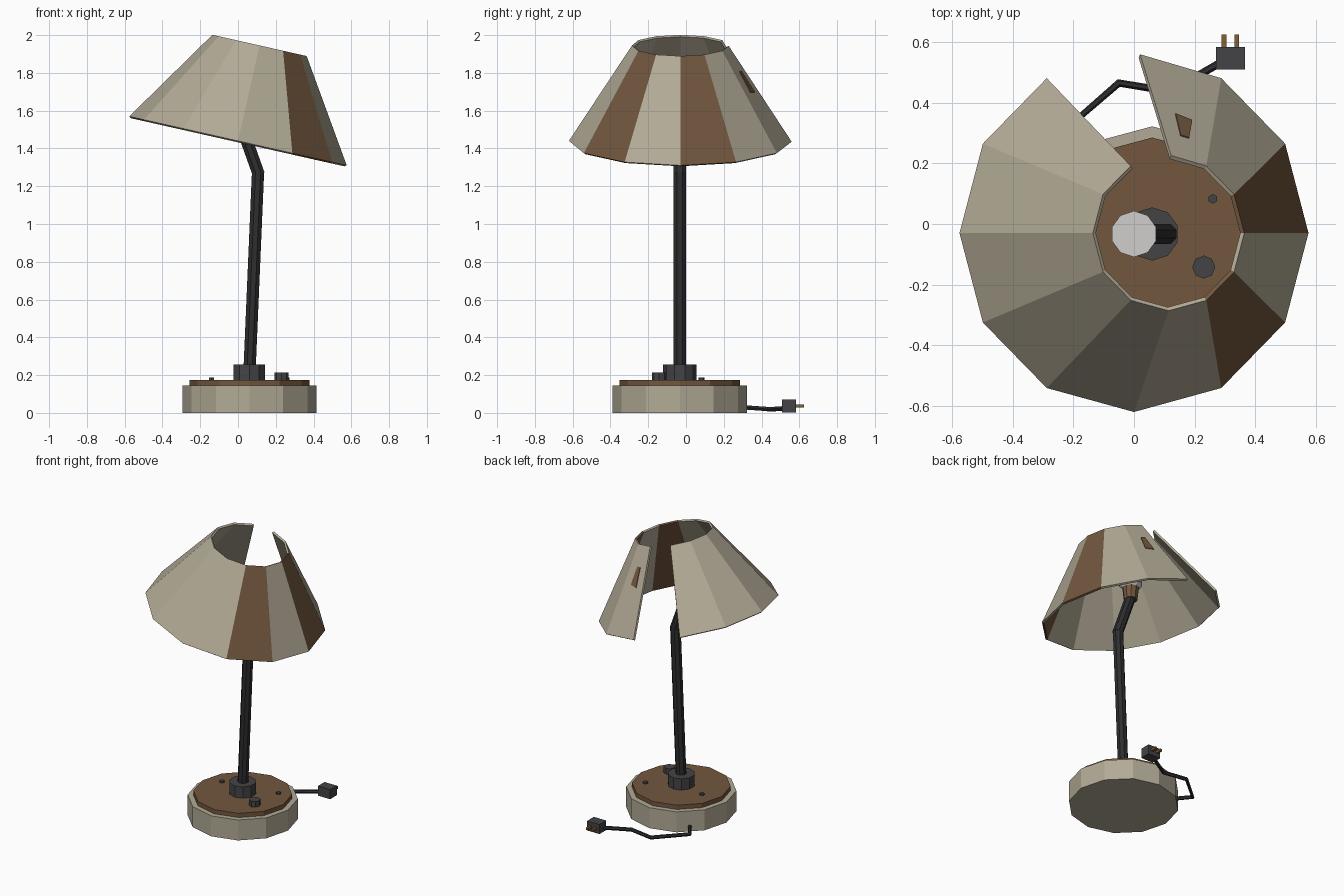
import bpy, bmesh, math
from mathutils import Vector, Matrix
from mathutils.geometry import intersect_line_plane

cube = bpy.data.objects.get("Cube")
if cube:
    bpy.data.objects.remove(cube)


def material(name, rgb):
    lin = [((c / 255 + 0.055) / 1.055) ** 2.4 for c in rgb] + [1]
    m = bpy.data.materials.new(name)
    m.use_nodes = True
    m.diffuse_color = lin
    m.node_tree.nodes["Principled BSDF"].inputs["Base Color"].default_value = lin
    return m


CREAM = material("cream", (178, 170, 150))
BROWN = material("brown", (114, 87, 62))
BLACK = material("black", (46, 46, 48))
GREY = material("dark grey", (68, 68, 70))
WHITE = material("bulb white", (208, 207, 204))
BRASS = material("brass", (128, 96, 52))


def finish(name, bm, *mats):
    mesh = bpy.data.meshes.new(name)
    bmesh.ops.recalc_face_normals(bm, faces=bm.faces)
    bm.to_mesh(mesh)
    bm.free()
    for m in mats:
        mesh.materials.append(m)
    obj = bpy.data.objects.new(name, mesh)
    bpy.context.collection.objects.link(obj)
    return obj


def rod(name, start, end, radius, sides, mat, top=None, turn=0):
    """Prism or tapered prism between two points."""
    a, b = Vector(start), Vector(end)
    axis = b - a
    bm = bmesh.new()
    bmesh.ops.create_cone(bm, cap_ends=True, segments=sides, radius1=radius,
                          radius2=top or radius, depth=axis.length)
    spin = Vector((0, 0, 1)).rotation_difference(axis).to_matrix().to_4x4()
    bm.transform(Matrix.Translation((a + b) / 2) @ spin @ Matrix.Rotation(turn, 4, "Z"))
    return finish(name, bm, mat)


def box(name, centre, size, mat):
    bm = bmesh.new()
    bmesh.ops.create_cube(bm, size=1)
    bm.transform(Matrix.Translation(centre) @ Matrix.Diagonal((*size, 1)))
    return finish(name, bm, mat)


def upright(name, x, y, low, high, radius, sides, mat, **kw):
    return rod(name, (x, y, low), (x, y, high), radius, sides, mat, **kw)


# Base, top plate, collar and small fittings
CX, CY = 0.06, -0.033
upright("base", CX, CY, 0, 0.145, 0.355, 12, CREAM)
upright("base_plate", CX, CY, 0.14, 0.175, 0.318, 12, BROWN)
upright("collar", CX, CY, 0.17, 0.255, 0.088, 10, GREY)
upright("switch_knob", 0.23, -0.142, 0.17, 0.215, 0.038, 8, GREY)
for side, x, y in (("left", 0.26, 0.083), ("right", -0.14, 0.02)):
    upright(side + "_screw", x, y, 0.17, 0.187, 0.016, 6, GREY)

# Bent stem
ELBOW = (0.106, CY, 1.275)
rod("lower_stem", (CX, CY, 0.2), ELBOW, 0.035, 8, BLACK, turn=math.pi / 8)
rod("upper_stem", (0.11, CY, 1.262), (0, CY, 1.57), 0.035, 8, BLACK, turn=math.pi / 8)

# Socket and bulb
upright("socket", 0, CY, 1.55, 1.64, 0.045, 10, BROWN, top=0.055)
upright("bulb_neck", 0, CY, 1.63, 1.66, 0.05, 10, WHITE, top=0.076)
upright("bulb", 0, CY, 1.66, 1.72, 0.076, 10, WHITE)

# Tilted shade with one panel missing at the back
LOWER, UPPER, HEIGHT = 0.59, 0.256, 0.518
tilt = Matrix.Translation((0, -0.03, 1.44)) @ Matrix.Rotation(math.radians(12.7), 4, "Y")


def ring_point(deg, radius, height):
    a = math.radians(deg)
    return tilt @ Vector((radius * math.cos(a), radius * math.sin(a), height))


angles = [120 + 30 * i for i in range(11)] + [448]
brown_starts = (300, 360)
bm = bmesh.new()
rows = [(bm.verts.new(ring_point(a, LOWER, 0)), bm.verts.new(ring_point(a, UPPER, HEIGHT)))
        for a in angles]
for start, (a, b), (c, d) in zip(angles, rows, rows[1:]):
    face = bm.faces.new((a, c, d, b))
    face.material_index = int(start in brown_starts)
shade = finish("shade", bm, CREAM, BROWN)
solid = shade.modifiers.new("thickness", "SOLIDIFY")
solid.thickness = 0.014
solid.offset = -1

# Small patch lying on the panel beside the gap
p, q, r = ring_point(60, LOWER, 0), ring_point(90, LOWER, 0), ring_point(60, UPPER, HEIGHT)
normal = (q - p).cross(r - p).normalized()
bm = bmesh.new()
corners = []
for x, y in ((0.135, 0.36), (0.19, 0.338), (0.18, 0.28), (0.152, 0.288)):
    hit = intersect_line_plane(Vector((x, y, 0)), Vector((x, y, 3)), p, normal)
    corners.append(bm.verts.new(hit + normal * 0.003))
bm.faces.new(corners)
patch = finish("shade_patch", bm, BROWN)
patch.modifiers.new("thickness", "SOLIDIFY").thickness = 0.004

# Power cord
path = [(-0.17, 0.2, 0.035), (-0.24, 0.3, 0.03), (-0.05, 0.465, 0.018),
        (0.12, 0.437, 0.018), (0.29, 0.535, 0.025)]
curve = bpy.data.curves.new("cord", "CURVE")
curve.dimensions = "3D"
curve.bevel_depth = 0.013
curve.bevel_resolution = 1
curve.use_fill_caps = True
spline = curve.splines.new("POLY")
spline.points.add(len(path) - 1)
for point, co in zip(spline.points, path):
    point.co = (*co, 1)
spline.use_smooth = False
curve.materials.append(BLACK)
bpy.context.collection.objects.link(bpy.data.objects.new("cord", curve))

# Plug and prongs
box("plug", (0.318, 0.546, 0.036), (0.096, 0.074, 0.068), GREY)
for side, x in (("right", 0.297), ("left", 0.339)):
    box(side + "_prong", (x, 0.6, 0.036), (0.016, 0.05, 0.016), BRASS)
